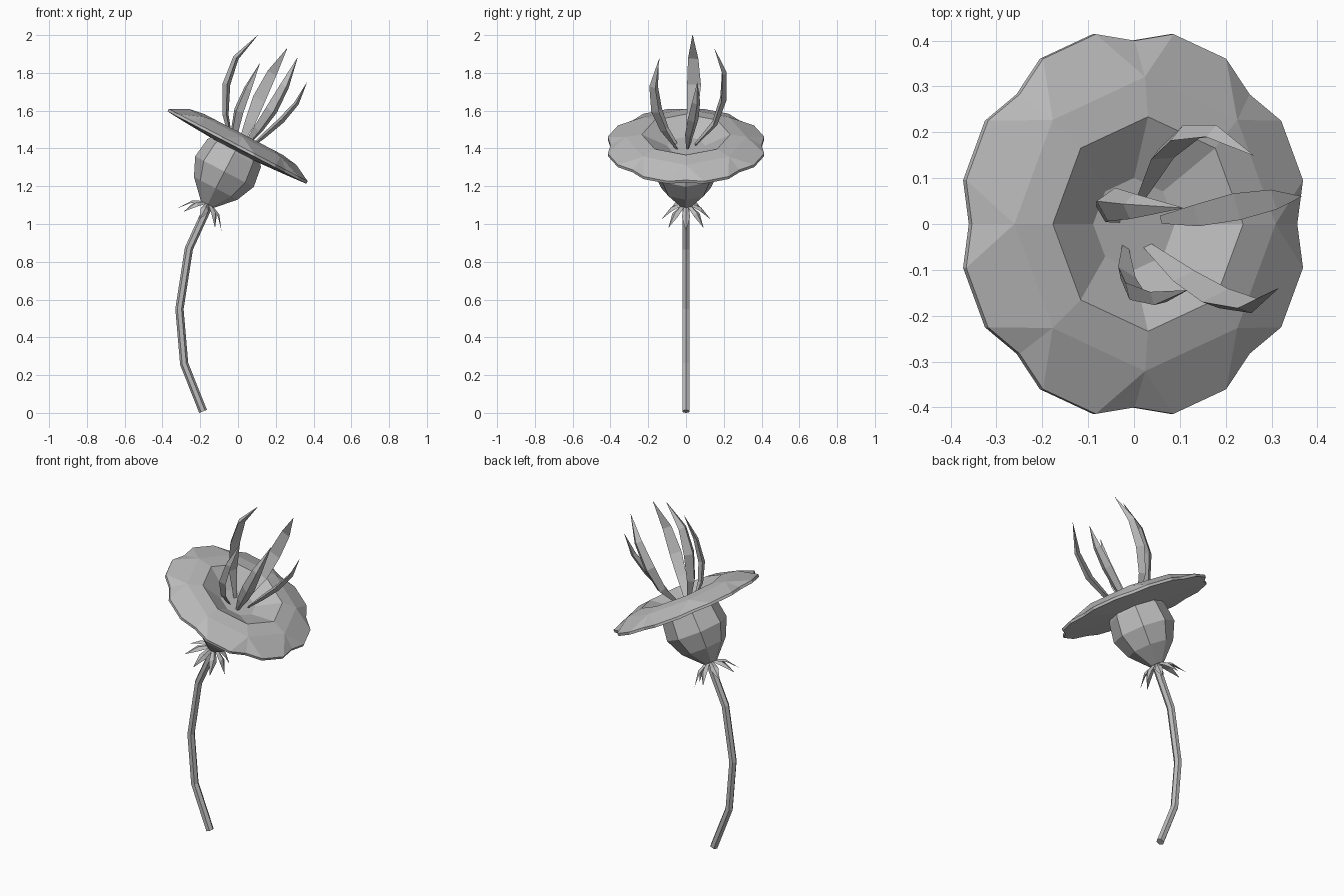
import bpy, bmesh, math
from mathutils import Vector, Matrix

cube = bpy.data.objects.get("Cube")
if cube:
    bpy.data.objects.remove(cube, do_unlink=True)

grey = bpy.data.materials.new("plain_grey")
grey.use_nodes = True
grey.diffuse_color = (0.5, 0.5, 0.5, 1)
grey.node_tree.nodes["Principled BSDF"].inputs["Base Color"].default_value = (0.5, 0.5, 0.5, 1)

# Tilted frame shared by the flower head parts
HEAD = Matrix.Translation((0, 0, 1.415)) @ Matrix.Rotation(math.radians(27.5), 4, 'Y')
AXIS = HEAD.to_3x3() @ Vector((0, 0, 1))


def finish(bm, name, matrix=Matrix()):
    bmesh.ops.recalc_face_normals(bm, faces=bm.faces)
    bm.transform(matrix)
    mesh = bpy.data.meshes.new(name)
    bm.to_mesh(mesh)
    bm.free()
    mesh.materials.append(grey)
    obj = bpy.data.objects.new(name, mesh)
    bpy.context.collection.objects.link(obj)
    return obj


def polar(radius, degrees, height):
    a = math.radians(degrees)
    return Vector((radius * math.cos(a), radius * math.sin(a), height))


def ring(bm, radius, height, sides=8):
    return [bm.verts.new(polar(radius, 360 * i / sides, height)) for i in range(sides)]


def bridge(bm, a, b):
    n = len(a)
    for i in range(n):
        j = (i + 1) % n
        bm.faces.new((a[i], a[j], b[j], b[i]))


def loft(bm, rings):
    for a, b in zip(rings, rings[1:]):
        bridge(bm, a, b)
    bm.faces.new(rings[0])
    bm.faces.new(rings[-1])


def tangents(path):
    last = len(path) - 1
    return [(path[min(i + 1, last)] - path[max(i - 1, 0)]).normalized() for i in range(last + 1)]


# Bent hexagonal stem
bm = bmesh.new()
path = [Vector((x, 0, z)) for x, z in
        [(-0.185, 0.008), (-0.285, 0.26), (-0.31, 0.55), (-0.26, 0.87), (-0.15, 1.11)]]
rings = []
for p, t in zip(path, tangents(path)):
    side = Vector((0, 1, 0)).cross(t)
    rings.append([bm.verts.new(p + side * q.x + Vector((0, q.y, 0)))
                  for q in (polar(0.022, 60 * i, 0) for i in range(6))])
loft(bm, rings)
finish(bm, "stem")

# Rounded cup under the corolla
bm = bmesh.new()
cup = [(0.04, -0.35), (0.13, -0.255), (0.175, -0.155), (0.16, -0.045), (0.13, 0.0)]
loft(bm, [ring(bm, r, h) for r, h in cup])
finish(bm, "cup", HEAD)

# Corolla disc: raised rim with a sunken middle and eight notched lobes
bm = bmesh.new()


def lobed_edge(height):
    return [bm.verts.new(polar(0.4 if d == 0 else 0.425, 45 * k + d, height))
            for k in range(8) for d in (-13, 0, 13)]


def lobed_band(inner, outer):
    for k in range(8):
        n = (k + 1) % 8
        left, notch, right = outer[3 * k:3 * k + 3]
        bm.faces.new((inner[k], left, notch))
        bm.faces.new((inner[k], notch, right))
        bm.faces.new((inner[k], right, outer[3 * n], inner[n]))


top = [ring(bm, r, h) for r, h in [(0.06, -0.02), (0.234, 0.066), (0.321, 0.052)]]
low = [ring(bm, r, h) for r, h in [(0.14, -0.03), (0.31, -0.02)]]
for rings in (top, low):
    for a, b in zip(rings, rings[1:]):
        bridge(bm, a, b)
    bm.faces.new(rings[0])
edge_top, edge_low = lobed_edge(0.003), lobed_edge(-0.012)
lobed_band(top[-1], edge_top)
lobed_band(low[-1], edge_low)
bridge(bm, edge_top, edge_low)
finish(bm, "corolla", HEAD)


# Curved blades with a ridge along the outer side
def blade(name, points, width):
    bm = bmesh.new()
    pts = [Vector(p) for p in points]
    middle = pts[2] - HEAD.translation
    outward = middle - AXIS * middle.dot(AXIS)
    rings = []
    for p, t, s in zip(pts, tangents(pts), (0.3, 0.8, 1, 0.75, 0.03)):
        out = (outward - t * outward.dot(t)).normalized()
        side = t.cross(out) * width * s / 2
        rings.append([bm.verts.new(v) for v in
                      (p - side - out * width * s * 0.15,
                       p + out * width * s * 0.3,
                       p + side - out * width * s * 0.15)])
    loft(bm, rings)
    finish(bm, name)


blade("back_blade", [(0.01, 0.05, 1.42), (0.06, 0.15, 1.53), (0.11, 0.195, 1.66),
                     (0.18, 0.2, 1.8), (0.26, 0.15, 1.93)], 0.07)
blade("left_blade", [(0.06, 0.01, 1.4), (0.14, 0.02, 1.47), (0.23, 0.04, 1.55),
                     (0.31, 0.055, 1.64), (0.365, 0.06, 1.75)], 0.06)
blade("front_left_blade", [(0.03, -0.05, 1.4), (0.11, -0.12, 1.5), (0.18, -0.165, 1.6),
                           (0.25, -0.18, 1.73), (0.315, -0.14, 1.88)], 0.07)
blade("front_blade", [(-0.02, -0.05, 1.42), (-0.02, -0.11, 1.5), (0, -0.15, 1.6),
                      (0.05, -0.165, 1.72), (0.115, -0.145, 1.85)], 0.06)
blade("right_blade", [(-0.03, 0.015, 1.42), (-0.065, 0.035, 1.58), (-0.06, 0.045, 1.74),
                      (-0.01, 0.04, 1.88), (0.105, 0.035, 2.0)], 0.075)

# Drooping sepals around the cup base
for k in range(8):
    bm = bmesh.new()
    sections = []
    for r, h, w in [(0.02, -0.345, 0.012), (0.08, -0.375, 0.022), (0.13, -0.44, 0.001)]:
        sections.append([bm.verts.new(v) for v in
                         ((r, -w, h - w * 0.4), (r, 0, h + w * 0.3), (r, w, h - w * 0.4))])
    loft(bm, sections)
    finish(bm, f"sepal_{k + 1}", HEAD @ Matrix.Rotation(math.radians(45 * k), 4, 'Z'))
